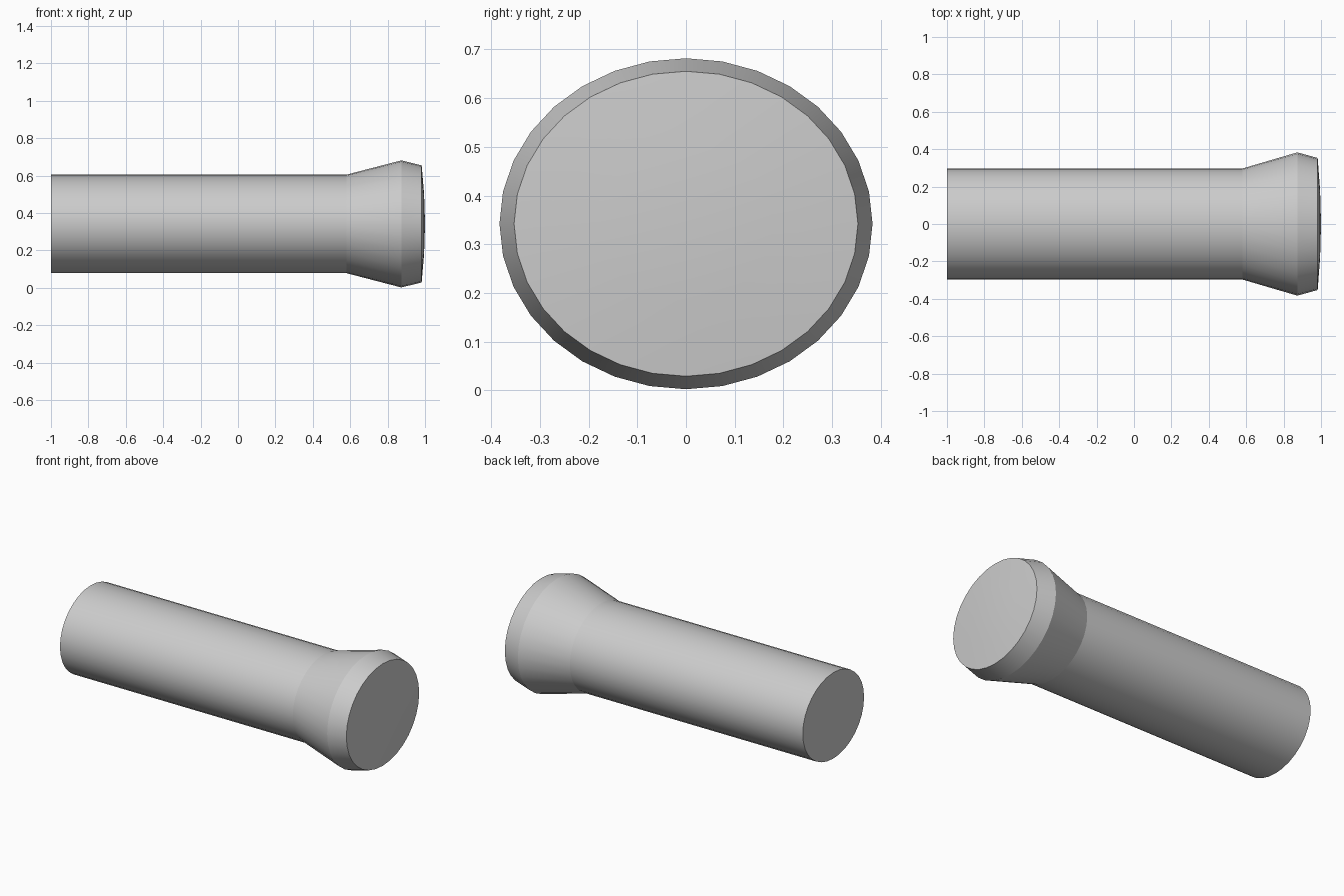
import bpy, bmesh, math

if "Cube" in bpy.data.objects:
    bpy.data.objects.remove(bpy.data.objects["Cube"])

SIDES = 32
CENTRE_Z = 0.342
SQUASH = 0.887  # height / width of the oval section


def lathe_x(name, profile):
    """Revolve (x, radius) points about the x axis, closing both ends."""
    bm = bmesh.new()
    rings = []
    for x, r in profile:
        if r == 0:
            rings.append([bm.verts.new((x, 0, CENTRE_Z))] * SIDES)
            continue
        ring = []
        for i in range(SIDES):
            a = 2 * math.pi * i / SIDES
            ring.append(bm.verts.new((x, r * math.cos(a), CENTRE_Z + SQUASH * r * math.sin(a))))
        rings.append(ring)
    for a, b in zip(rings, rings[1:]):
        for i in range(SIDES):
            j = (i + 1) % SIDES
            corners = [a[i], a[j], b[j], b[i]]
            bm.faces.new(list(dict.fromkeys(corners)))
    bm.faces.new(rings[0])
    bmesh.ops.recalc_face_normals(bm, faces=bm.faces)
    mesh = bpy.data.meshes.new(name)
    bm.to_mesh(mesh)
    bm.free()
    obj = bpy.data.objects.new(name, mesh)
    bpy.context.collection.objects.link(obj)
    bpy.ops.object.select_all(action='DESELECT')
    obj.select_set(True)
    bpy.context.view_layer.objects.active = obj
    bpy.ops.object.shade_smooth_by_angle(angle=math.radians(14))
    return obj


# Straight barrel, flared collar, bevelled rim and slightly domed end
lathe_x("flared_barrel", [
    (-1.0, 0.297), (0.58, 0.297), (0.873, 0.383),
    (0.982, 0.353), (0.995, 0.18), (1.0, 0),
])
